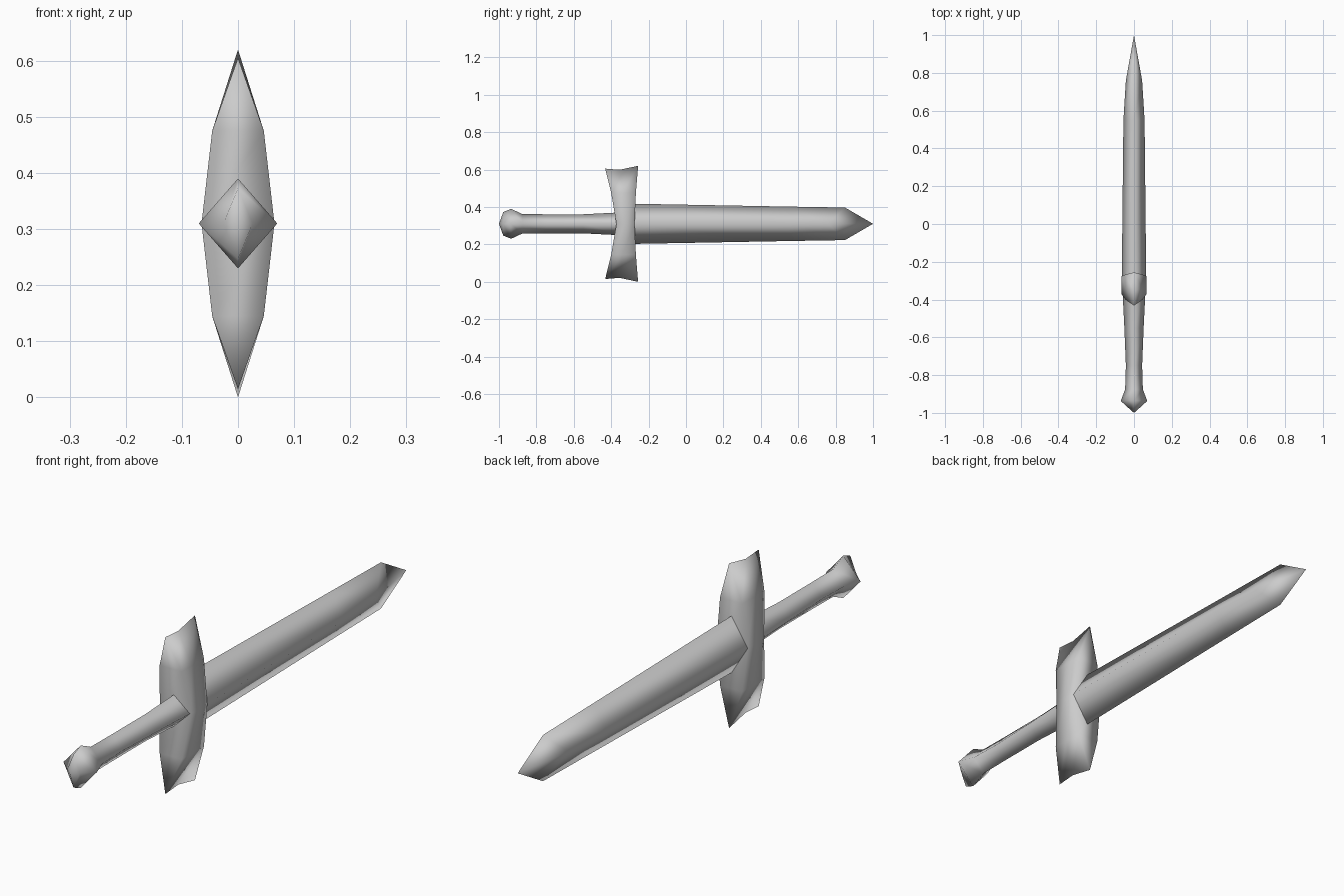
import bpy
import bmesh

MID_Z = 0.31  # height of the sword's long axis

if "Cube" in bpy.data.objects:
    bpy.data.objects.remove(bpy.data.objects["Cube"])

steel = bpy.data.materials.new("grey_steel")
steel.use_nodes = True
steel.diffuse_color = (0.6, 0.6, 0.6, 1)
steel.node_tree.nodes["Principled BSDF"].inputs["Base Color"].default_value = (0.6, 0.6, 0.6, 1)


def loft(name, rings):
    """Skin a list of point rings, merge collapsed points and shade smooth."""
    bm = bmesh.new()
    rows = [[bm.verts.new(p) for p in ring] for ring in rings]
    for low, high in zip(rows, rows[1:]):
        for i in range(len(low)):
            j = (i + 1) % len(low)
            bm.faces.new((low[i], low[j], high[j], high[i]))
    bmesh.ops.remove_doubles(bm, verts=bm.verts[:], dist=0.0005)
    bmesh.ops.recalc_face_normals(bm, faces=bm.faces[:])
    for face in bm.faces:
        face.smooth = True
    mesh = bpy.data.meshes.new(name)
    bm.to_mesh(mesh)
    bm.free()
    mesh.materials.append(steel)
    obj = bpy.data.objects.new(name, mesh)
    bpy.context.collection.objects.link(obj)
    return obj


def diamond(edge_y, half_z, ridge_y, half_x):
    """Diamond section: top and bottom edges, left and right ridges."""
    return [(0, edge_y, MID_Z + half_z), (half_x, ridge_y, MID_Z),
            (0, edge_y, MID_Z - half_z), (-half_x, ridge_y, MID_Z)]


# Blade: diamond section tapering to a point
loft("blade", [diamond(*s) for s in (
    (-0.32, 0.108, -0.32, 0.065),
    (0.55, 0.092, 0.55, 0.056),
    (0.85, 0.087, 0.76, 0.043),
    (1.0, 0, 1.0, 0))])

# Grip flowing into a faceted pommel
loft("grip_and_pommel", [diamond(*s) for s in (
    (-1.0, 0, -1.0, 0),
    (-0.977, 0.063, -0.977, 0.026),
    (-0.935, 0.08, -0.937, 0.07),
    (-0.875, 0.052, -0.875, 0.047),
    (-0.75, 0.051, -0.75, 0.043),
    (-0.55, 0.051, -0.55, 0.051),
    (-0.33, 0.062, -0.33, 0.062))])


# Crossguard: box section whose ends pinch into flared vertical edges
def guard_ring(sign, half_x, front, middle, back):
    side = [(half_x, y, MID_Z + sign * h) for y, h in (front, middle, back)]
    return side + [(-x, y, z) for x, y, z in reversed(side)]


centre = (0.065, (-0.372, 0), (-0.325, 0), (-0.275, 0))
shoulder = (0.046, (-0.4, 0.165), (-0.34, 0.165), (-0.268, 0.165))
tip = (0, (-0.432, 0.295), (-0.355, 0.289), (-0.256, 0.31))
loft("crossguard", [guard_ring(-1, *tip), guard_ring(-1, *shoulder), guard_ring(1, *centre),
                    guard_ring(1, *shoulder), guard_ring(1, *tip)])
